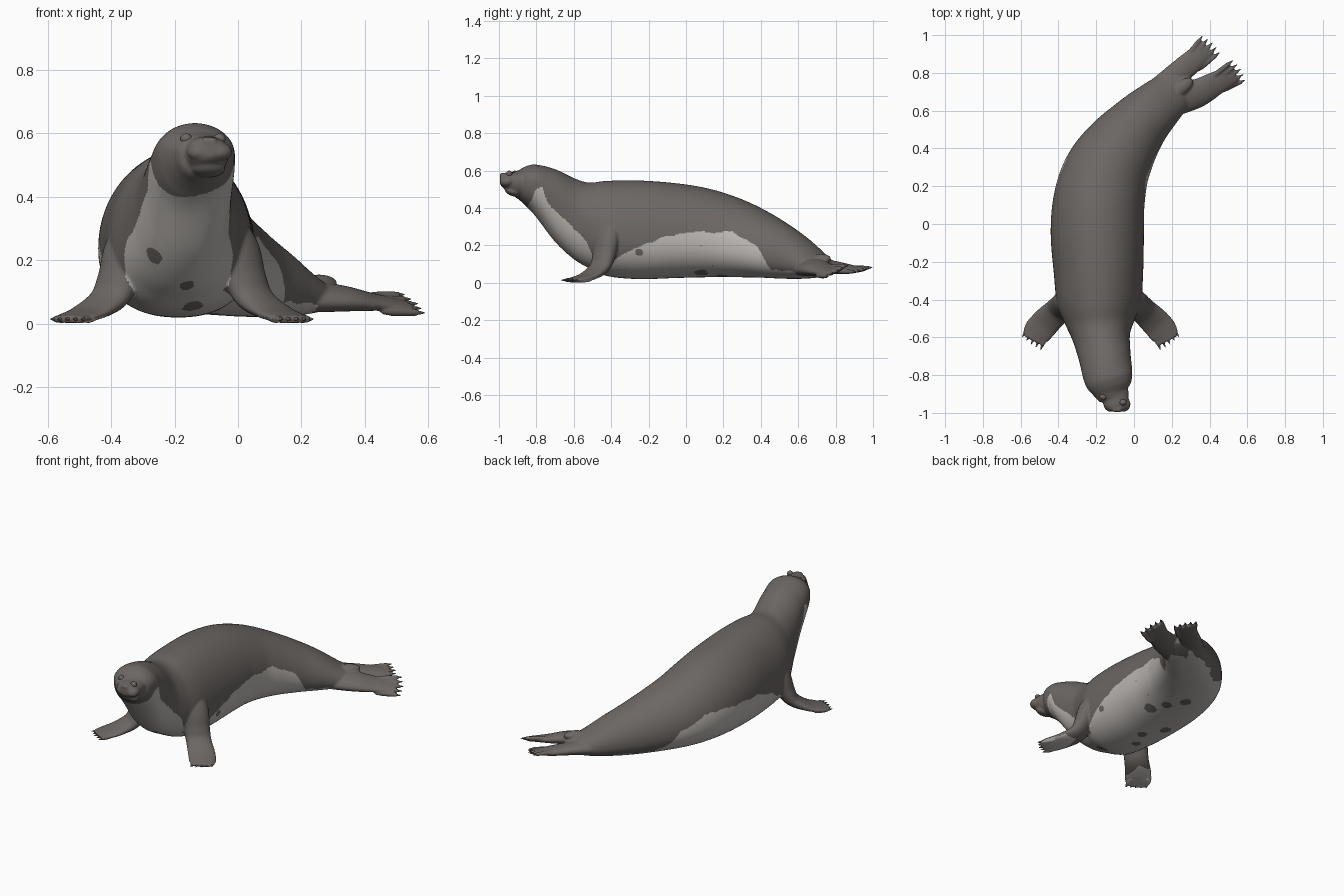
import bpy, bmesh, math, random
from mathutils import Vector, Matrix, noise
from mathutils.bvhtree import BVHTree

if "Cube" in bpy.data.objects:
    bpy.data.objects.remove(bpy.data.objects["Cube"])

random.seed(4)


def material(name, rgb):
    m = bpy.data.materials.new(name)
    m.diffuse_color = (*rgb, 1)
    m.use_nodes = True
    m.node_tree.nodes["Principled BSDF"].inputs["Base Color"].default_value = m.diffuse_color
    return m


DARK = material("dark grey fur", (0.150, 0.135, 0.126))
LIGHT = material("pale grey fur", (0.50, 0.47, 0.445))
MID_X = -0.177  # symmetry line of the front half


def smooth_rows(rows, n):
    """Catmull-Rom interpolation of rows of numbers."""
    out = []
    for i in range(len(rows) - 1):
        a, b, c, d = (rows[min(max(i + k, 0), len(rows) - 1)] for k in (-1, 0, 1, 2))
        for j in range(n):
            t = j / n
            out.append([0.5 * (2 * q + (r - p) * t + (2 * p - 5 * q + 4 * r - s) * t * t
                               + (3 * q - p - 3 * r + s) * t ** 3)
                        for p, q, r, s in zip(a, b, c, d)])
    out.append(list(rows[-1]))
    return out


def skin(bm, rings):
    vs = [[bm.verts.new(p) for p in r] for r in rings]
    k = len(vs[0])
    for a, b in zip(vs, vs[1:]):
        for i in range(k):
            bm.faces.new((a[i], a[(i + 1) % k], b[(i + 1) % k], b[i]))
    bm.faces.new(vs[0])
    bm.faces.new(vs[-1])


def tube(bm, rows, wide, n=8, seg=24):
    """Flattened tube; rows are x, y, z, half width, half thickness."""
    rows = smooth_rows(rows, n)
    pts = [Vector(r[:3]) for r in rows]
    rings = []
    for i, r in enumerate(rows):
        t = (pts[min(i + 1, len(pts) - 1)] - pts[max(i - 1, 0)]).normalized()
        w = (wide - t * wide.dot(t)).normalized()
        u = t.cross(w)
        rings.append([pts[i] + w * r[3] * math.cos(a) + u * r[4] * math.sin(a)
                      for a in (2 * math.pi * k / seg for k in range(seg))])
    skin(bm, rings)


def ellipsoid(bm, loc, size, turn=0.0, tilt=0.0):
    m = (Matrix.Translation(loc) @ Matrix.Rotation(turn, 4, 'Z')
         @ Matrix.Rotation(tilt, 4, 'X') @ Matrix.Diagonal((*size, 1)))
    bmesh.ops.create_uvsphere(bm, u_segments=24, v_segments=14, radius=1, matrix=m)


def finish(bm, name):
    bmesh.ops.recalc_face_normals(bm, faces=bm.faces)
    for f in bm.faces:
        f.smooth = True
    me = bpy.data.meshes.new(name)
    bm.to_mesh(me)
    bm.free()
    me.materials.append(DARK)
    ob = bpy.data.objects.new(name, me)
    bpy.context.collection.objects.link(ob)
    return ob


# Body: centre x, centre y, half width, bottom z, top z (nose to tail)
SECTIONS = [
    (-.092, -.994, .020, .530, .565), (-.092, -.985, .046, .515, .580),
    (-.094, -.96, .062, .495, .590), (-.10, -.92, .074, .470, .592),
    (-.113, -.89, .094, .447, .603), (-.125, -.85, .118, .410, .624),
    (-.138, -.80, .131, .355, .632), (-.155, -.70, .138, .222, .607),
    (-.172, -.60, .153, .128, .560), (-.180, -.52, .184, .080, .536),
    (-.185, -.42, .222, .036, .545), (-.188, -.25, .237, .020, .547),
    (-.194, -.05, .247, .026, .532), (-.185, .12, .242, .030, .504),
    (-.147, .267, .228, .030, .457), (-.074, .40, .200, .028, .392),
    (.025, .527, .163, .022, .312), (.12, .622, .138, .022, .237),
    (.205, .697, .115, .030, .162), (.26, .742, .085, .045, .125),
    (.295, .772, .030, .060, .100)]
rows = smooth_rows(SECTIONS, 10)
rings = []
for i, (cx, cy, hw, zb, zt) in enumerate(rows):
    p, q = rows[max(i - 1, 0)], rows[min(i + 1, len(rows) - 1)]
    side = Vector((q[1] - p[1], p[0] - q[0], 0)).normalized()
    frac = 0.42 + 0.18 * min(1, max(0, (-0.45 - cy) / 0.25))
    zm = zb + frac * (zt - zb)
    ring = []
    for k in range(80):
        a = 2 * math.pi * k / 80
        c, s = math.cos(a), math.sin(a)
        e = 1.0 if s > 0 else 0.86
        c = math.copysign(abs(c) ** e, c)
        s = math.copysign(abs(s) ** e, s)
        h = zt - zm if s > 0 else zm - zb
        ring.append(Vector((cx, cy, zm + s * h)) + side * hw * c)
    rings.append(ring)
bm = bmesh.new()
skin(bm, rings)
bvh = BVHTree.FromBMesh(bm)
claws = bmesh.new()


def on_front(x, z):
    return bvh.ray_cast(Vector((x, -2, z)), Vector((0, 1, 0)))[0]


def digits(base, along, wide, spread, length, radius, lift=0.0):
    """Five toe ridges, each with a tapering claw."""
    for k in range(5):
        s = (k - 2) / 2
        d = (along + wide * s * .12).normalized()
        b = base + wide * s * spread + Vector((0, 0, lift * s))
        tip = b + d * (length * (1 - .12 * abs(s)))
        tube(bm, [(*(b - d * .04), radius * .7, radius * .6), (*b, radius, radius),
                  (*tip, radius * .8, radius * .8),
                  (*(tip + d * .012), radius * .4, radius * .4)], wide, 5, 12)
        tube(claws, [(*tip, .006, .006), (*(tip + d * .014), .0055, .0055),
                     (*(tip + d * .030), .001, .001)], wide, 3, 8)


# Muzzle: whisker pads, nose, lower jaw, all blended into the head
for s in (-1, 1):
    ellipsoid(bm, (-.09 + s * .031, -.955, .543), (.041, .040, .030), s * .3, .15)
    ellipsoid(bm, (-.09 + s * .010, -.982, .577), (.016, .015, .012))
ellipsoid(bm, (-.095, -.926, .488), (.055, .046, .024), 0, -.35)

# Front flippers, mirrored about the chest line
ARM = [(.11, -.42, .33, .07, .05), (.165, -.425, .24, .085, .06), (.20, -.44, .14, .075, .052),
       (.232, -.465, .078, .072, .040), (.292, -.522, .036, .078, .024),
       (.338, -.578, .019, .076, .016), (.358, -.617, .015, .052, .011)]
for s in (-1, 1):
    wide = Vector((s * .8, .6, 0))
    tube(bm, [(MID_X + s * r[0], *r[1:]) for r in ARM], wide)
    digits(Vector((MID_X + s * .336, -.573, .0145)), Vector((s * .45, -.89, 0)),
           wide, .052, .042, .0135)

# Hind flippers: path, toe base, direction, toe lift
HIND = [([(.14, .70, .085, .080, .048), (.235, .797, .08, .066, .034),
          (.315, .868, .072, .060, .024), (.385, .935, .069, .050, .011)],
         (.332, .873, .070), (.69, .72, 0), .005),
        ([(.22, .66, .085, .090, .046), (.335, .692, .08, .078, .038),
          (.425, .740, .07, .066, .025), (.53, .797, .062, .050, .011)],
         (.463, .757, .063), (.85, .52, 0), .013)]
for path, base, along, lift in HIND:
    wide = Vector((-along[1], along[0], lift / .05)).normalized()
    tube(bm, path, wide)
    digits(Vector(base), Vector(along), wide, .050, .092, .0135, lift)

# Tail stub
ellipsoid(bm, (.255, .722, .128), (.036, .07, .027), -.85)

# Blend all the parts above into one smooth skin
raw = finish(bm, "body_parts")
mod = raw.modifiers.new("blend", 'REMESH')
mod.mode = 'VOXEL'
mod.voxel_size = 0.0062
mod.use_smooth_shade = True
mod = raw.modifiers.new("soften", 'SMOOTH')
mod.factor = 0.5
mod.iterations = 3
skin_mesh = bpy.data.meshes.new_from_object(
    raw.evaluated_get(bpy.context.evaluated_depsgraph_get()))
bpy.data.objects.remove(raw)
body = bpy.data.objects.new("seal_body", skin_mesh)
bpy.context.collection.objects.link(body)
skin_mesh.materials.clear()
skin_mesh.materials.append(DARK)
skin_mesh.materials.append(LIGHT)

# Pale underside: height limit along y, with dark spots left in it
LIMIT = [(-.87, .30), (-.84, .42), (-.80, .50), (-.77, .51), (-.74, .42), (-.65, .34),
         (-.56, .26), (-.52, .20), (-.48, .10), (-.42, .10), (-.36, .14), (-.28, .18),
         (-.2, .22), (-.1, .25), (0, .27), (.25, .27), (.31, .235), (.38, .20),
         (.42, .12), (.46, .07), (.62, .055), (.70, .03)]
spots = [(on_front(-.27, .215), .026), (on_front(-.16, .12), .02), (on_front(-.14, .055), .036),
         (Vector((.045, -.25, .16)), .022), (Vector((.045, .08, .2)), .009),
         (Vector((.05, .17, .2)), .008), (Vector((.02, .14, .08)), .016)]
for k in range(7):
    spots.append((Vector((random.uniform(-.28, -.02), -.25 + .11 * k, .03)), random.uniform(.025, .048)))


def pale(f):
    c = f.center
    if f.normal.z < -.6 and c.y < -.45 and c.z < .05 and abs(c.x - MID_X) > .24:
        return True  # soles of the front flippers
    if bvh.find_nearest(c)[3] > .006:
        return False  # limbs and muzzle stay dark
    wob = noise.noise(c * 14) + 0.4 * noise.noise(c * 35)
    y = c.y
    if y > .25 and c.x < MID_X + (y - .1) * .6:
        y = max(.25, y - .08)
    for (y0, z0), (y1, z1) in zip(LIMIT, LIMIT[1:]):
        if y0 <= y < y1:
            lim = z0 + (z1 - z0) * (y - y0) / (y1 - y0)
            return (c.z < lim + 0.014 * wob and
                    all((c - s).length > r * (1 + 0.4 * wob) for s, r in spots))
    return False


for f in skin_mesh.polygons:
    f.material_index = int(pale(f))
    f.use_smooth = True

finish(claws, "claws")
bm = bmesh.new()
for x in (-.163, -.058):
    ellipsoid(bm, on_front(x, .583) + Vector((0, .010, 0)), (.019, .016, .017))
finish(bm, "eyes")
